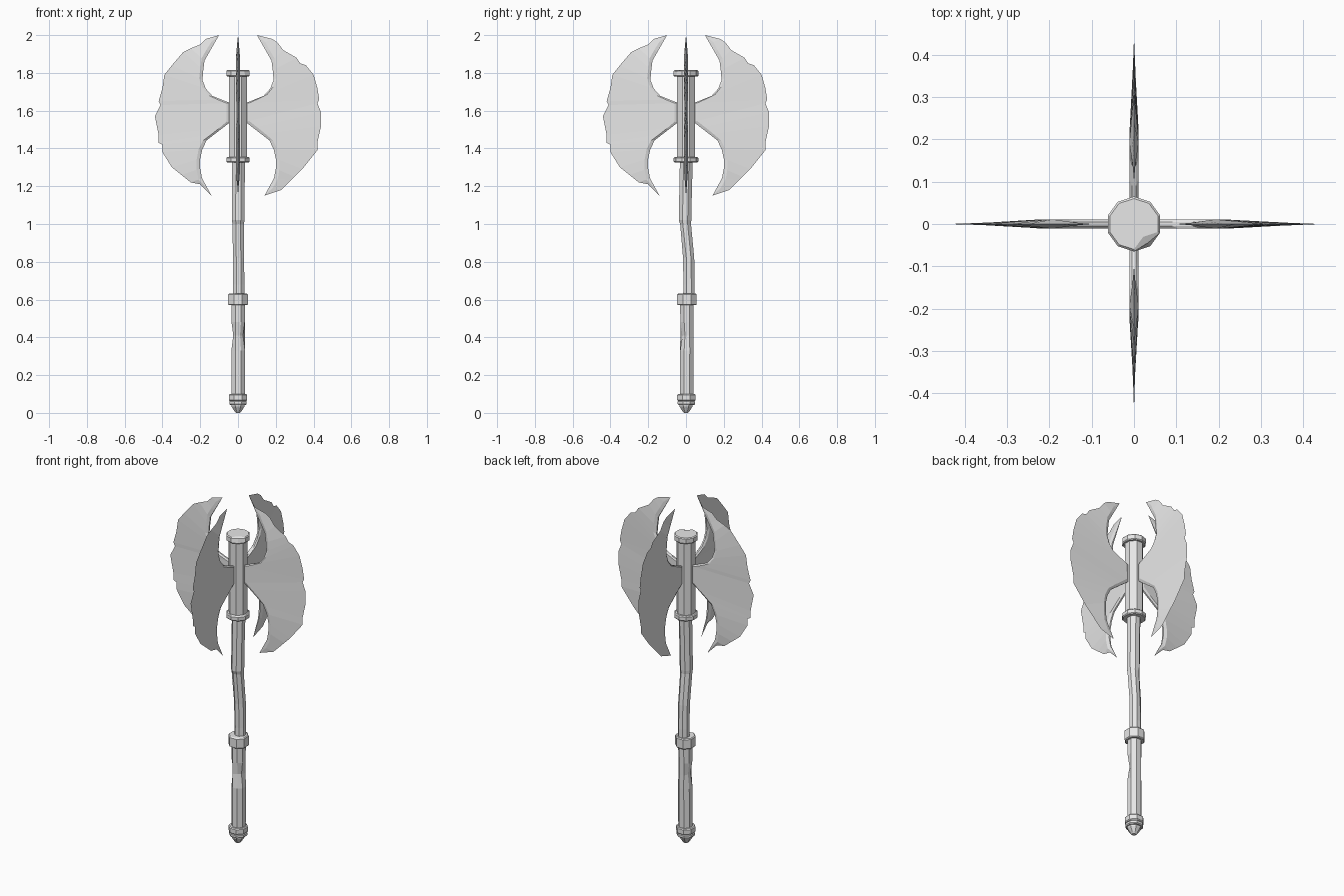
import bpy, bmesh
from math import sin, cos, pi
from mathutils import Vector, Matrix

cube = bpy.data.objects.get("Cube")
if cube:
    bpy.data.objects.remove(cube, do_unlink=True)

# Single plain grey material
grey = bpy.data.materials.new("plain grey")
grey.use_nodes = True
grey.diffuse_color = (0.8, 0.8, 0.8, 1)
for node in grey.node_tree.nodes:
    if node.type == "BSDF_PRINCIPLED":
        node.inputs["Base Color"].default_value = (0.8, 0.8, 0.8, 1)


def finish(name, bm):
    """Clean up a bmesh and turn it into a named, flat shaded object."""
    bmesh.ops.remove_doubles(bm, verts=bm.verts, dist=0.0001)
    bmesh.ops.recalc_face_normals(bm, faces=bm.faces)
    mesh = bpy.data.meshes.new(name)
    bm.to_mesh(mesh)
    bm.free()
    mesh.materials.append(grey)
    obj = bpy.data.objects.new(name, mesh)
    bpy.context.collection.objects.link(obj)
    return obj


def loft(name, rings, sides=8, chips={}):
    """Skin rings of (z, radius, centre x, centre y); chips scale the radius of single corners."""
    bm = bmesh.new()
    loops = []
    for r, (z, radius, cx, cy) in enumerate(rings):
        loop = []
        for s in range(sides):
            angle = 2 * pi * (s + 0.5) / sides
            rad = radius * chips.get((r, s), 1)
            loop.append(bm.verts.new((cx + rad * cos(angle), cy + rad * sin(angle), z)))
        loops.append(loop)
    for low, high in zip(loops, loops[1:]):
        for s in range(sides):
            t = (s + 1) % sides
            bm.faces.new((low[s], low[t], high[t], high[s]))
    bm.faces.new(loops[0][::-1])
    bm.faces.new(loops[-1])
    return finish(name, bm)


def collar(name, bottom, top, radius, sides=8, cy=0, chips={}):
    """Short band with a narrow chamfer on both rims."""
    edge = 0.005
    rings = [(bottom, radius - edge, 0, cy), (bottom + edge, radius, 0, cy),
             (top - edge, radius, 0, cy), (top, radius - edge, 0, cy)]
    return loft(name, rings, sides, chips)


def resample(points, count):
    """Spread a number of points evenly along a polyline."""
    pts = [Vector(p) for p in points]
    lengths = [(b - a).length for a, b in zip(pts, pts[1:])]
    result = []
    for k in range(count):
        d = sum(lengths) * k / (count - 1)
        i = 0
        while i < len(lengths) - 1 and d > lengths[i]:
            d -= lengths[i]
            i += 1
        result.append(pts[i].lerp(pts[i + 1], min(1, d / lengths[i])))
    return result


# Blade outlines in hundredths, from upper tip to lower tip
UPPER_HOLLOW = [(10, 200), (18, 186), (19, 174), (14, 168), (4, 164)]
LOWER_HOLLOW = [(4, 154), (17, 144), (20, 137), (20, 126), (14, 115)]
EDGE_A = [(10, 200), (18, 198), (21, 196), (24, 192), (31, 188), (33, 185), (36, 184),
          (40, 179), (42, 172), (43, 166), (42, 164), (44, 159), (44, 152), (42, 143),
          (42, 139), (34, 129), (30, 125), (28, 123), (23, 118), (14, 115)]
EDGE_B = [(10, 200), (17, 198), (20, 195), (25, 193), (29, 191), (35, 184), (39, 179),
          (40, 172), (42, 165), (41, 163), (44, 157), (42, 147), (42, 143), (40, 142),
          (40, 138), (35, 130), (30, 126), (25, 122), (20, 121), (14, 115)]


def blade(name, edge, turn):
    """Thin wedge: bevelled along the hollow, tapering to a nicked cutting edge."""
    half = len(edge) // 2
    hollow = resample(UPPER_HOLLOW, half) + resample(LOWER_HOLLOW, half)
    bm = bmesh.new()
    columns = []
    last = len(edge) - 1
    for k, (inner, outer) in enumerate(zip(hollow, edge)):
        outer = Vector(outer)
        span = outer - inner
        bevel = inner + span.normalized() * min(2, span.length * 0.35)
        thick = 0.011 * min(1, min(k, last - k) / 3)
        section = [(inner, thick * 0.4), (bevel, thick), (outer, 0),
                   (bevel, -thick), (inner, -thick * 0.4)]
        columns.append([bm.verts.new((p.x / 100, y, p.y / 100)) for p, y in section])
    for a, b in zip(columns, columns[1:]):
        for i in range(len(a)):
            j = (i + 1) % len(a)
            bm.faces.new((a[i], a[j], b[j], b[i]))
    bmesh.ops.rotate(bm, verts=bm.verts, matrix=Matrix.Rotation(turn, 3, "Z"))
    return finish(name, bm)


# Four blades, opposite pairs share the axis
for label, edge, quarter in (("left", EDGE_A, 0), ("back", EDGE_A, 1),
                             ("right", EDGE_B, 2), ("front", EDGE_B, 3)):
    blade(label + "_blade", edge, quarter * pi / 2)

# Head sleeve with its cap and lower band
loft("head_sleeve", [(1.34, 0.051, 0, 0), (1.8, 0.051, 0, 0)])
collar("head_cap", 1.78, 1.815, 0.065, 10, chips={(3, 8): 0.62, (2, 8): 0.85})
collar("head_band", 1.325, 1.355, 0.065, 10, chips={(3, 8): 0.85})

# Crooked wooden shaft above the grip
loft("upper_shaft", [(0.6, 0.033, 0.004, 0.015), (0.68, 0.032, 0.004, 0.016),
                     (0.82, 0.032, 0.003, 0.014), (1.0, 0.033, 0.001, -0.004),
                     (1.02, 0.036, 0.001, -0.005), (1.18, 0.036, 0.002, -0.002),
                     (1.34, 0.037, 0.003, 0.002)],
     chips={(3, 5): 0.85, (3, 6): 0.88, (2, 2): 0.9})

# Grip with chipped corners
loft("grip", [(0.08, 0.039, 0.001, 0.004), (0.33, 0.039, 0.001, 0.005),
              (0.41, 0.038, 0.001, 0.005), (0.48, 0.038, 0.001, 0.005),
              (0.6, 0.039, 0.001, 0.005)],
     chips={(2, 6): 0.68, (2, 7): 0.72, (2, 3): 0.7, (2, 4): 0.75})
collar("grip_band", 0.57, 0.632, 0.056, cy=0.005, chips={(3, 6): 0.85, (0, 5): 0.88})

# Pommel: two bands and a blunt spike
collar("pommel_band", 0.064, 0.1, 0.053, cy=0.002)
collar("pommel_lower_band", 0.042, 0.064, 0.05, cy=0.002)
loft("pommel_spike", [(0, 0.012, 0, 0), (0.008, 0.02, 0, 0), (0.034, 0.037, 0, 0),
                      (0.05, 0.04, 0, 0)])
